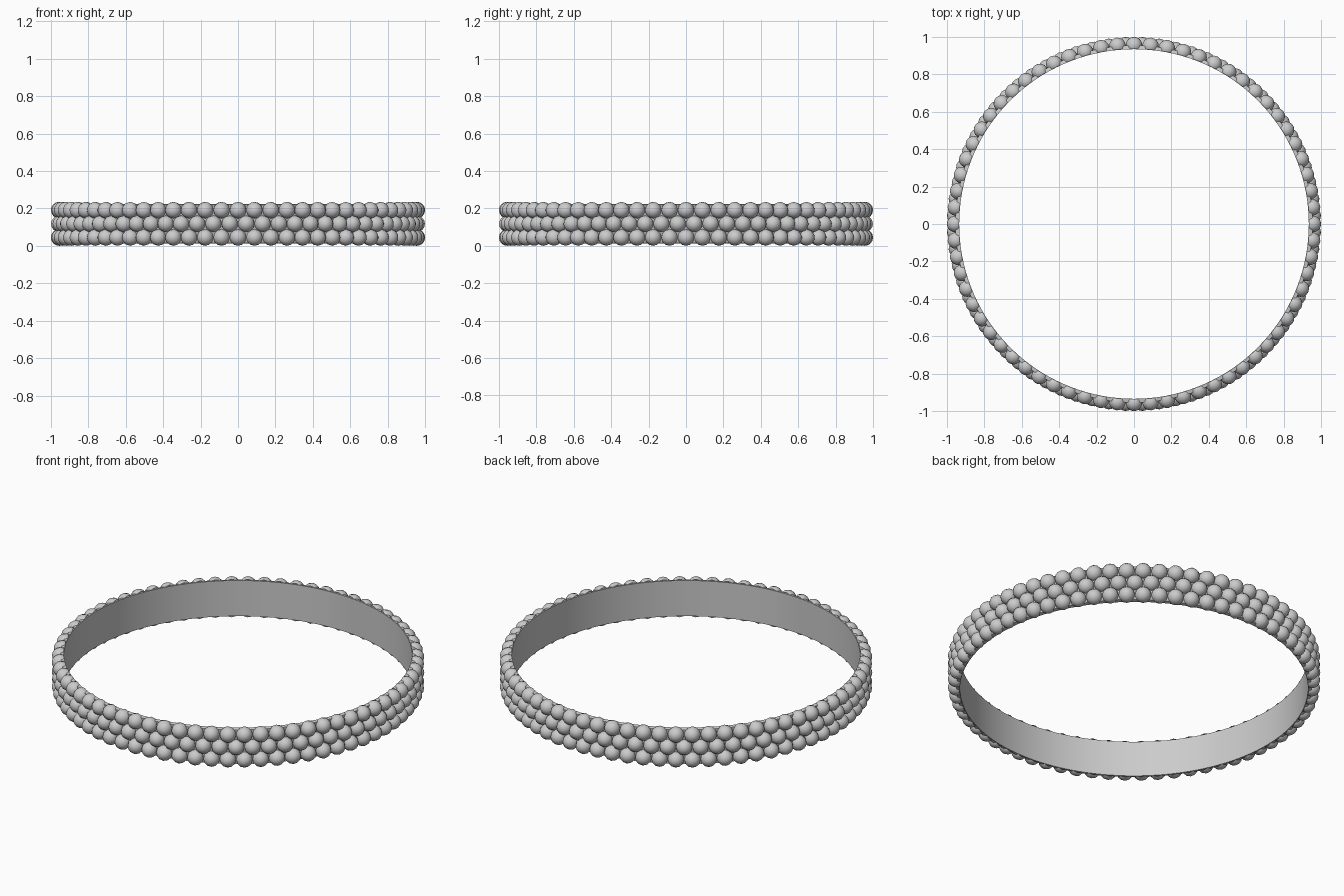
import bpy, bmesh, math
from mathutils import Matrix, Vector

if "Cube" in bpy.data.objects:
    bpy.data.objects.remove(bpy.data.objects["Cube"])

COUNT = 68
R_IN, R_OUT = 0.934, 1.0
BEAD = 0.0445
ROWS = [(BEAD, 0.0), (0.1175, 0.5), (0.235 - BEAD, 0.0)]


def finish(bm, name, smooth_angle):
    mesh = bpy.data.meshes.new(name)
    bm.to_mesh(mesh)
    bm.free()
    obj = bpy.data.objects.new(name, mesh)
    bpy.context.collection.objects.link(obj)
    bpy.ops.object.select_all(action='DESELECT')
    obj.select_set(True)
    bpy.context.view_layer.objects.active = obj
    bpy.ops.object.shade_smooth_by_angle(angle=math.radians(smooth_angle))
    return obj


# Smooth inner band: rectangular section swept round the axis
bm = bmesh.new()
section = [(R_IN, 0.012), (R_IN + 0.02, 0.016), (R_IN + 0.02, 0.219), (R_IN, 0.223)]
N = COUNT * 2
rings = []
for i in range(N):
    a = 2 * math.pi * i / N
    rings.append([bm.verts.new((r * math.cos(a), r * math.sin(a), z)) for r, z in section])
for i in range(N):
    p, q = rings[i], rings[(i + 1) % N]
    for k in range(4):
        bm.faces.new((p[k], q[k], q[(k + 1) % 4], p[(k + 1) % 4]))
bmesh.ops.recalc_face_normals(bm, faces=bm.faces)
finish(bm, "inner_band", 30)

# Three staggered rows of beads, each cut flat where it meets the band's inside
for n, (z, phase) in enumerate(ROWS):
    bm = bmesh.new()
    for i in range(COUNT):
        one = bmesh.new()
        bmesh.ops.create_uvsphere(one, u_segments=12, v_segments=8, radius=BEAD)
        turn = Matrix.Rotation(2 * math.pi * (i + phase) / COUNT, 4, 'Z')
        place = turn @ Matrix.Translation((R_OUT - BEAD, 0, z)) @ Matrix.Rotation(math.pi / 2, 4, 'Y')
        bmesh.ops.transform(one, matrix=place, verts=one.verts)
        out = turn @ Vector((1, 0, 0))
        bmesh.ops.bisect_plane(one, geom=one.verts[:] + one.edges[:] + one.faces[:],
                               plane_co=out * (R_IN + 0.002), plane_no=out, clear_inner=True)
        tmp = bpy.data.meshes.new("tmp")
        one.to_mesh(tmp)
        one.free()
        bm.from_mesh(tmp)
        bpy.data.meshes.remove(tmp)
    finish(bm, ["lower_beads", "middle_beads", "upper_beads"][n], 60)
